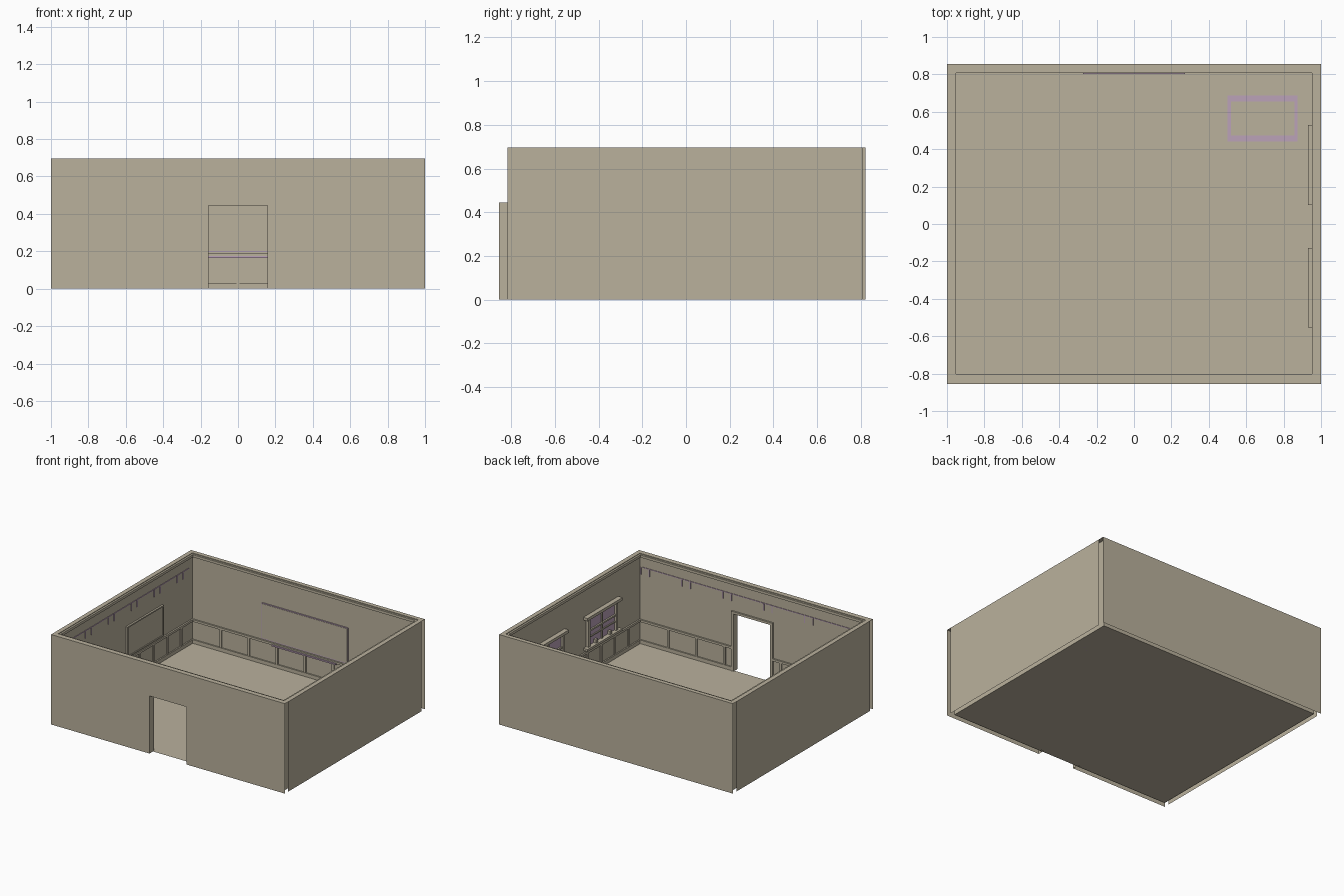
import bpy, bmesh

if "Cube" in bpy.data.objects:
    bpy.data.objects.remove(bpy.data.objects["Cube"])

def material(name, col):
    m = bpy.data.materials.new(name)
    m.diffuse_color = (*col, 1)
    m.use_nodes = True
    m.node_tree.nodes["Principled BSDF"].inputs["Base Color"].default_value = m.diffuse_color
    return m

TAN = material("warm_tan", (0.49, 0.44, 0.335))
MAUVE = material("mauve", (0.50, 0.36, 0.48))

def finish(name, bm, mat):
    me = bpy.data.meshes.new(name)
    bm.to_mesh(me)
    bm.free()
    me.materials.append(mat)
    ob = bpy.data.objects.new(name, me)
    bpy.context.collection.objects.link(ob)
    return ob

def quads(name, faces, mat=TAN):
    bm = bmesh.new()
    for f in faces:
        bm.faces.new([bm.verts.new(p) for p in f])
    bmesh.ops.remove_doubles(bm, verts=bm.verts, dist=1e-5)
    return finish(name, bm, mat)

def boxes(name, spans, mat=TAN):
    """Each span is (x0, x1, y0, y1, z0, z1)."""
    bm = bmesh.new()
    for x0, x1, y0, y1, z0, z1 in spans:
        r = bmesh.ops.create_cube(bm, size=1)
        for v in r["verts"]:
            v.co = ((x0 + x1) / 2 + v.co.x * (x1 - x0),
                    (y0 + y1) / 2 + v.co.y * (y1 - y0),
                    (z0 + z1) / 2 + v.co.z * (z1 - z0))
    return finish(name, bm, mat)

def wall_y(y, x0, x1, z0, z1, flip):
    f = [(x0, y, z0), (x1, y, z0), (x1, y, z1), (x0, y, z1)]
    return f[::-1] if flip else f

def wall_x(x, y0, y1, z0, z1, flip):
    f = [(x, y0, z0), (x, y1, z0), (x, y1, z1), (x, y0, z1)]
    return f[::-1] if flip else f

H = 0.695                       # wall height
OX, OY = 1.0, 0.855             # outer shell
IX, YF, YB = 0.966, -0.816, 0.822   # inner shell
DW, DH = 0.158, 0.445           # doorway half width, height

def door_wall(y, w, flip):
    return [wall_y(y, -w, -DW, 0, H, flip), wall_y(y, DW, w, 0, H, flip),
            wall_y(y, -DW, DW, DH, H, flip)]

# outer skins, open at the corners and underneath
quads("front_wall_outside", door_wall(-OY, OX, False))
quads("back_wall_outside", [wall_y(OY, -OX, OX, 0, H, True)])
quads("right_wall_outside", [wall_x(OX, YF, 0.81, 0, H, False)])
quads("left_wall_outside", [wall_x(-OX, YF, 0.81, 0, H, True)])

# inner skins
quads("front_wall_inside", door_wall(YF, IX, True))
quads("back_wall_inside", [wall_y(YB, -IX, IX, 0, H, False)])
quads("right_wall_inside", [wall_x(IX, YF, YB, 0, H, True)])
quads("left_wall_inside", [wall_x(-IX, YF, YB, 0, H, False)])

# rim joining the skins along the top
outer = [(-OX, -OY, H), (OX, -OY, H), (OX, OY, H), (-OX, OY, H)]
inner = [(-IX, YF, H), (IX, YF, H), (IX, YB, H), (-IX, YB, H)]
quads("wall_rim", [[outer[i], outer[(i + 1) % 4], inner[(i + 1) % 4], inner[i]]
                   for i in range(4)])

# doorway reveal
quads("door_reveal", [wall_x(-DW, -OY, YF, 0, DH, False), wall_x(DW, -OY, YF, 0, DH, True),
                      [(-DW, -OY, DH), (-DW, YF, DH), (DW, YF, DH), (DW, -OY, DH)]])

# floor
quads("floor", [[(-IX, YF, 0.002), (IX, YF, 0.002), (IX, YB, 0.002), (-IX, YB, 0.002)]])

# horizontal trim running round the room
def trim(name, z0, z1, d, door=False):
    spans = [(-IX, IX, YB - d, YB, z0, z1),
             (IX - d, IX, YF, YB, z0, z1), (-IX, -IX + d, YF, YB, z0, z1)]
    if door:
        spans += [(-IX, -DW, YF, YF + d, z0, z1), (DW, IX, YF, YF + d, z0, z1)]
    else:
        spans.append((-IX, IX, YF, YF + d, z0, z1))
    boxes(name, spans)

trim("crown_moulding", 0.67, 0.69, 0.014)
trim("wainscot_rail", 0.17, 0.187, 0.012, True)
trim("baseboard", 0.002, 0.03, 0.01, True)

# upright strips between the wainscot panels
stiles, s = [], 0.009
for k in range(-3, 4):
    x = 0.24 * k
    stiles.append((x - s, x + s, YB - 0.008, YB, 0.03, 0.17))
    if abs(x) > DW:
        stiles.append((x - s, x + s, YF, YF + 0.008, 0.03, 0.17))
for k in range(-4, 5):
    y = 0.003 + 0.17 * k
    for side in (-1, 1):
        a, b = sorted((side * IX, side * (IX - 0.008)))
        stiles.append((a, b, y - s, y + s, 0.03, 0.17))
boxes("wainscot_stiles", stiles)

# casing round the inside of the doorway
c = 0.018
boxes("door_casing", [(-DW - c, -DW, YF, YF + 0.013, 0, DH + c),
                      (DW, DW + c, YF, YF + 0.013, 0, DH + c),
                      (-DW, DW, YF, YF + 0.013, DH, DH + c)])

# wall board with mauve border and tray on the back wall
boxes("board_border", [(-0.37, 0.37, YB - 0.007, YB, 0.195, 0.472)], MAUVE)
boxes("board_face", [(-0.364, 0.364, YB - 0.009, YB - 0.001, 0.201, 0.466)])
boxes("board_tray", [(-0.273, 0.273, YB - 0.02, YB, 0.165, 0.176)], MAUVE)

# notice board on the left wall
boxes("notice_board", [(-IX, -IX + 0.008, 0.02, 0.445, 0.205, 0.425)])
boxes("notice_board_frame", [(-IX, -IX + 0.014, 0.01, 0.02, 0.195, 0.435),
                             (-IX, -IX + 0.014, 0.445, 0.455, 0.195, 0.435),
                             (-IX, -IX + 0.014, 0.02, 0.445, 0.425, 0.435),
                             (-IX, -IX + 0.014, 0.02, 0.445, 0.195, 0.205)])

# high hanging strip with paired tabs on the front and left walls
strip = [(-0.94, 0.94, YF, YF + 0.004, 0.588, 0.594),
         (-IX, -IX + 0.004, -0.78, 0.78, 0.588, 0.594)]
for k in range(-2, 3):
    for off in (-0.036, 0.036):
        x = 0.22 + 0.35 * k + off
        strip.append((x - 0.004, x + 0.004, YF, YF + 0.005, 0.535, 0.588))
        y = 0.11 + 0.28 * k + off
        strip.append((-IX, -IX + 0.005, y - 0.004, y + 0.004, 0.535, 0.588))
boxes("hanging_strip", strip, MAUVE)

# two windows on the right wall
for label, y in (("front", -0.34), ("back", 0.315)):
    def part(name, spans, mat=TAN):
        boxes(label + "_window_" + name,
              [(IX - d, IX, y + a, y + b, z0, z1) for d, a, b, z0, z1 in spans], mat)
    part("panes", [(0.006, -0.165, 0.165, 0.225, 0.44)], MAUVE)
    part("frame", [(0.022, -0.18, -0.16, 0.22, 0.445), (0.022, 0.16, 0.18, 0.22, 0.445)])
    part("bars", [(0.014, -0.006, 0.006, 0.22, 0.44), (0.014, -0.16, 0.16, 0.285, 0.294),
                  (0.018, -0.16, 0.16, 0.335, 0.347)])
    part("header", [(0.036, -0.213, 0.213, 0.44, 0.462)])
    part("sill", [(0.036, -0.213, 0.213, 0.205, 0.222)])
    part("handles", [(0.028, -0.097, -0.073, 0.225, 0.25), (0.028, 0.073, 0.097, 0.225, 0.25)])

# mauve rug border on the floor
boxes("rug_border", [(0.50, 0.875, 0.44, 0.472, 0.002, 0.007),
                     (0.50, 0.875, 0.655, 0.687, 0.002, 0.007),
                     (0.50, 0.518, 0.472, 0.655, 0.002, 0.007),
                     (0.857, 0.875, 0.472, 0.655, 0.002, 0.007)], MAUVE)
